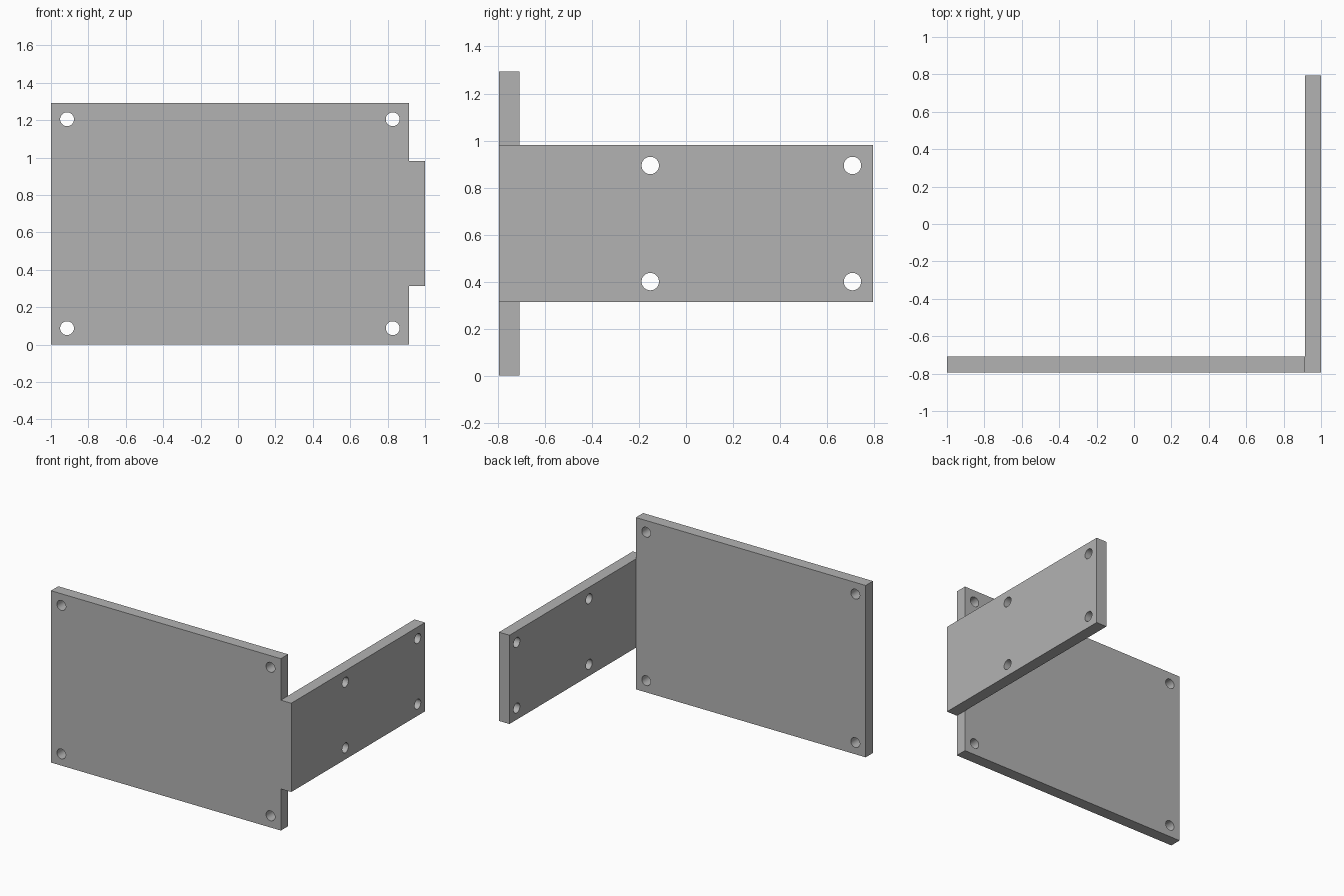
import bpy
import math

if "Cube" in bpy.data.objects:
    bpy.data.objects.remove(bpy.data.objects["Cube"], do_unlink=True)

# Overall dimensions
HALF_X, HALF_Y, HEIGHT = 1.0, 0.795, 1.293
THICK = 0.087
SIDE_BOTTOM, SIDE_TOP = 0.313, 0.981
HOLE_RADIUS = 0.037

# Material
metal = bpy.data.materials.new("plain grey")
metal.use_nodes = True
grey = (0.45, 0.45, 0.45, 1.0)
metal.diffuse_color = grey
metal.node_tree.nodes["Principled BSDF"].inputs["Base Color"].default_value = grey


def box(name, low, high):
    """Box between two opposite corners."""
    centre = [(a + b) / 2 for a, b in zip(low, high)]
    bpy.ops.mesh.primitive_cube_add(size=1, location=centre)
    obj = bpy.context.object
    obj.name = obj.data.name = name
    obj.scale = [b - a for a, b in zip(low, high)]
    bpy.ops.object.transform_apply(location=True, rotation=True, scale=True)
    obj.data.materials.append(metal)
    return obj


def combine(target, other, operation):
    """Apply a boolean and discard the second object."""
    other.hide_render = True
    mod = target.modifiers.new(operation.lower(), "BOOLEAN")
    mod.operation, mod.solver, mod.object = operation, "EXACT", other
    bpy.ops.object.select_all(action="DESELECT")
    target.select_set(True)
    bpy.context.view_layer.objects.active = target
    bpy.ops.object.modifier_apply(modifier=mod.name)
    bpy.data.objects.remove(other, do_unlink=True)


def drill(target, location, rotation):
    """Cut one round hole through a plate."""
    bpy.ops.mesh.primitive_cylinder_add(vertices=48, radius=HOLE_RADIUS, depth=4 * THICK,
                                        location=location, rotation=rotation)
    cutter = bpy.context.object
    cutter.name = "hole_cutter"
    cutter.data.materials.append(metal)
    combine(target, cutter, "DIFFERENCE")


# Front plate and the side arm standing at its left edge
inner_x = HALF_X - THICK
bracket = box("angle_bracket", (-HALF_X, -HALF_Y, 0), (inner_x, -HALF_Y + THICK, HEIGHT))
arm = box("side_arm", (inner_x, -HALF_Y, SIDE_BOTTOM), (HALF_X, HALF_Y, SIDE_TOP))
combine(bracket, arm, "UNION")

# Corner holes in the front plate
for x in (-0.914, 0.827):
    for z in (0.088, HEIGHT - 0.088):
        drill(bracket, (x, -HALF_Y + THICK / 2, z), (math.pi / 2, 0, 0))

# Four holes in the side arm
for y in (-0.152, 0.708):
    for z in (SIDE_BOTTOM + 0.087, SIDE_TOP - 0.087):
        drill(bracket, (HALF_X - THICK / 2, y, z), (0, math.pi / 2, 0))

# Smooth hole walls with sharp plate edges
bpy.ops.object.select_all(action="DESELECT")
bracket.select_set(True)
bpy.context.view_layer.objects.active = bracket
bpy.ops.object.shade_smooth_by_angle(angle=math.radians(30))
